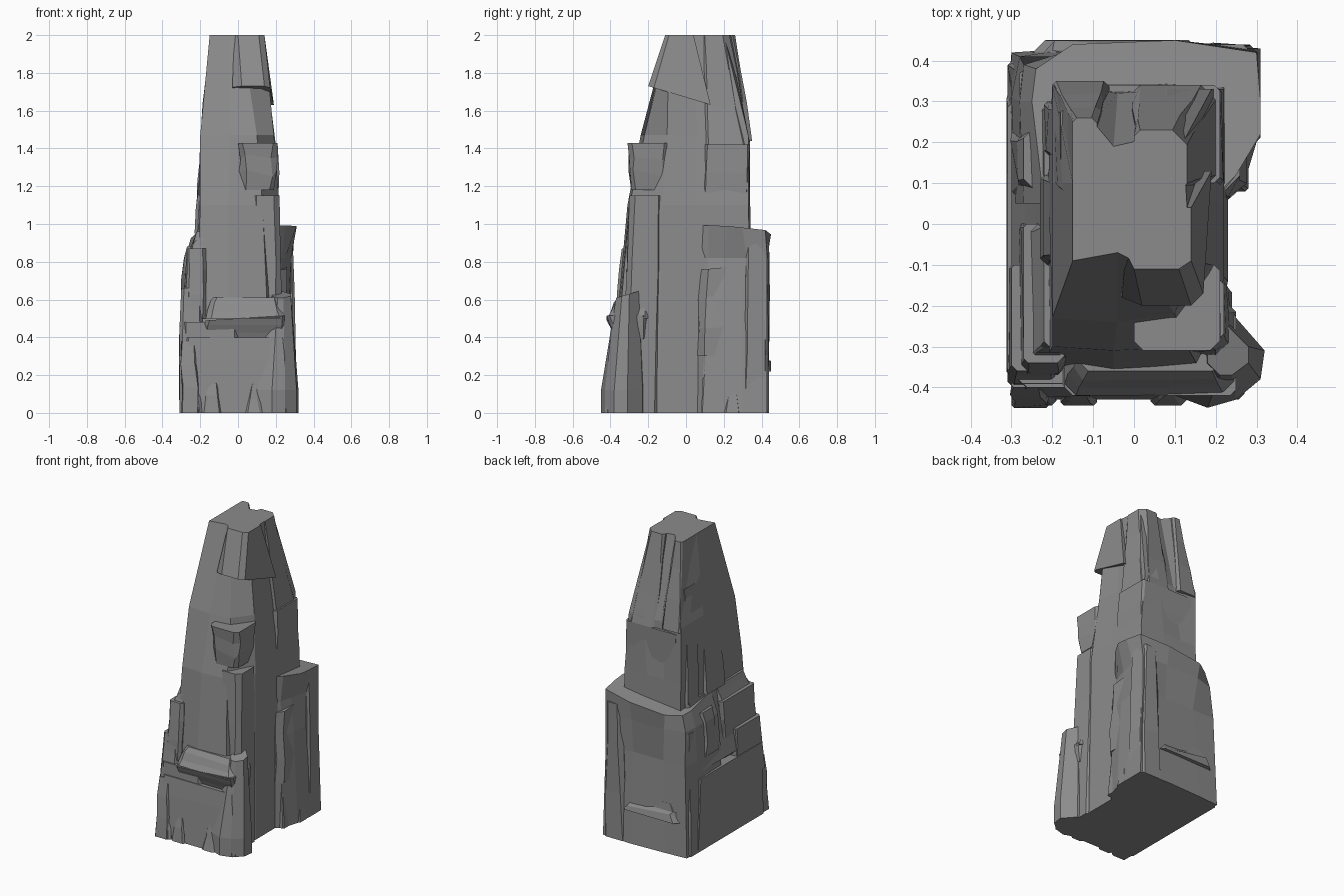
import bpy
import bmesh
import random
from mathutils import Vector

random.seed(4)

default_cube = bpy.data.objects.get("Cube")
if default_cube:
    bpy.data.objects.remove(default_cube, do_unlink=True)

stone = bpy.data.materials.new("grey stone")
stone.use_nodes = True
grey = (0.26, 0.26, 0.26, 1)
stone.diffuse_color = grey
stone.node_tree.nodes["Principled BSDF"].inputs["Base Color"].default_value = grey


def loft(name, rings):
    """Join equal rings of points from bottom to top and cap both ends."""
    bm = bmesh.new()
    loops = [[bm.verts.new(point) for point in ring] for ring in rings]
    count = len(loops[0])
    for lower, upper in zip(loops, loops[1:]):
        for i in range(count):
            j = (i + 1) % count
            bm.faces.new((lower[i], lower[j], upper[j], upper[i]))
    bm.faces.new(list(reversed(loops[0])))
    bm.faces.new(loops[-1])
    bmesh.ops.recalc_face_normals(bm, faces=bm.faces[:])
    mesh = bpy.data.meshes.new(name)
    bm.to_mesh(mesh)
    bm.free()
    mesh.materials.append(stone)
    rock = bpy.data.objects.new(name, mesh)
    bpy.context.collection.objects.link(rock)
    return rock


def outline(points, z, tilt=(0, 0)):
    return [Vector((x, y, z + x * tilt[0] + y * tilt[1])) for x, y in points]


def chipped(bounds, z, chips, tilt=(0, 0)):
    """Rectangle whose four corners are cut off by different amounts."""
    x0, x1, y0, y1 = bounds
    a, b, c, d = chips
    return outline([(x0 + a, y0), (x1 - b, y0), (x1, y0 + b), (x1, y1 - c),
                    (x1 - c, y1), (x0 + d, y1), (x0, y1 - d), (x0, y0 + a)], z, tilt)


def crag(name, low, high, bottom, top, bulge=0.01, tilt=(0, 0)):
    """Rough block between two rectangles, with an uneven waist and tilted top."""
    size = min(low[1] - low[0], low[3] - low[2])
    chips = [size * random.uniform(0.05, 0.18) for _ in range(4)]
    rings = [chipped(low, bottom, chips)]
    for share in (0.35, 0.7):
        middle = [p + (q - p) * share for p, q in zip(low, high)]
        ring = chipped(middle, bottom + (top - bottom) * share, chips)
        for point in ring:
            point.x += random.uniform(-bulge, bulge)
            point.y += random.uniform(-bulge, bulge)
            point.z += random.uniform(-bulge, bulge) * 2
        rings.append(ring)
    rings.append(chipped(high, top, chips, tilt))
    return loft(name, rings)


# Tall central spire with a notched flat summit
foot = [(-.24, -.38), (-.05, -.41), (.18, -.39), (.23, -.14), (.23, .05),
        (.23, .36), (.05, .36), (-.08, .36), (-.2, .36), (-.24, .1)]
waist = [(-.2, -.3), (-.05, -.31), (.13, -.3), (.22, -.13), (.22, .05),
         (.22, .33), (.05, .34), (-.08, .34), (-.2, .34), (-.21, .1)]
shoulder = [(-.2, -.23), (-.04, -.24), (.1, -.22), (.19, -.1), (.18, .06),
            (.19, .33), (.08, .33), (-.04, .32), (-.2, .34), (-.2, .1)]
summit = [(-.15, -.09), (-.04, -.07), (.02, -.1), (.14, -.09), (.13, .04),
          (.12, .2), (.08, .22), (-.05, .19), (-.1, .25), (-.15, .1)]
loft("central_spire", [outline(foot, 0), outline(waist, 1.1),
                       outline(shoulder, 1.47), outline(summit, 2)])

# Broken slabs around the upper spire
block_low = [(-.03, -.18), (.02, -.2), (.14, -.2), (.17, -.17), (.19, .13), (-.03, .13)]
block_high = [(-.02, -.07), (.0, -.11), (.11, -.11), (.14, -.09), (.14, .04), (-.02, .04)]
loft("summit_front_block", [outline(block_low, 1.67, (0, -.3)), outline(block_high, 2)])
crag("summit_back_slab", (-.2, -.06, .1, .35), (-.15, -.09, .05, .26), 1.44, 2, .006)
crag("summit_right_slab", (.0, .2, .1, .34), (.0, .13, .08, .23), 1.42, 2, .006)
crag("upper_back_block", (-.19, .22, .08, .32), (-.18, .21, .1, .34), .9, 1.42, .006)
crag("front_shelf_block", (.02, .19, -.29, -.1), (.0, .21, -.31, -.1), 1.18, 1.43)
crag("left_flake", (-.23, -.1, -.1, .12), (-.19, -.1, -.08, .1), .95, 1.38)
crag("left_rib", (-.22, -.1, .16, .3), (-.18, -.1, .14, .28), .95, 1.7)

# Rear mass with a broad sloping ledge
rear_foot = [(-.31, .05), (.22, .05), (.27, .1), (.3, .2), (.31, .3),
             (.31, .43), (.1, .44), (-.15, .43), (-.3, .42), (-.31, .3)]
rear_waist = [(-.29, .05), (.22, .06), (.25, .1), (.27, .2), (.28, .3),
              (.29, .43), (.1, .41), (-.12, .41), (-.28, .41), (-.3, .31)]
rear_brow = [(-.27, .05), (.21, .07), (.23, .12), (.25, .2), (.28, .32),
             (.29, .43), (.1, .43), (-.14, .43), (-.27, .39), (-.28, .3)]
rear_top = [(-.22, .05), (.2, .07), (.25, .12), (.31, .22), (.31, .3),
            (.3, .42), (.1, .45), (-.15, .44), (-.24, .38), (-.25, .3)]
loft("rear_mass", [outline(rear_foot, 0), outline(rear_waist, .6),
                   outline(rear_brow, .82), outline(rear_top, .98, (.1, -.1))])
crag("rear_foot_ledge", (-.26, .18, .2, .45), (-.22, .14, .2, .42), .22, .33)
crag("rear_left_rib", (-.31, -.16, .22, .41), (-.28, -.16, .2, .39), 0, .8)
crag("rear_right_rib", (.14, .305, .3, .44), (.18, .29, .32, .44), 0, .9, .008)

# Column and broken ledge on the right side
crag("right_front_column", (.05, .24, -.34, -.15), (.07, .22, -.3, -.13), 0, 1.15, .006)
crag("right_notch_ledge", (.0, .27, .06, .32), (.0, .26, .08, .32), .3, .75, .01,
     (0, .1))

# Left flank: plain base below a crack, with broken rocks above
crag("left_base", (-.31, .0, -.41, .36), (-.31, .0, -.39, .33), 0, .48, .004)
crag("left_upper_bulge", (-.3, .0, -.34, .3), (-.22, .0, -.24, .3), .52, .96, .012)
crag("left_front_rock", (-.31, -.19, -.4, -.1), (-.3, -.19, -.36, -.1), .3, .66, .006)
crag("left_shoulder_rock", (-.28, -.17, -.37, .0), (-.27, -.17, -.34, .0), .5, .87, .006)
crag("left_shoulder_tip", (-.26, -.17, -.33, .0), (-.22, -.17, -.3, .0), .84, .96, .006)
crag("left_back_rock", (-.3, -.1, .05, .25), (-.27, -.1, .08, .24), .6, .88, .015)

# Front base and the overhanging ledge above it
crag("front_base", (-.29, .27, -.43, -.25), (-.28, .25, -.4, -.25), 0, .4, .006)
crag("front_overhang_underside", (-.19, .24, -.37, -.2), (-.17, .25, -.42, -.2), .39, .5,
     .004, (.06, 0))
crag("front_overhang_top", (-.17, .25, -.42, -.2), (-.14, .22, -.36, -.2), .5, .61, .006)

# Angular buttress at the front right corner
buttress_foot = [(.1, -.42), (.18, -.45), (.25, -.43), (.31, -.38), (.32, -.31),
                 (.25, -.23), (.1, -.2)]
buttress_top = [(.18, -.34), (.21, -.37), (.24, -.37), (.28, -.34), (.28, -.3),
                (.23, -.25), (.18, -.24)]
loft("front_right_buttress", [outline(buttress_foot, 0), outline(buttress_foot, .12),
                              outline(buttress_top, .72, (0, .3))])
crag("front_left_buttress", (-.3, -.2, -.45, -.2), (-.3, -.22, -.4, -.2), 0, .38)

# Thin splinters leaning on the base
for index, x in enumerate((-.24, -.14, .08)):
    height = random.uniform(.2, .36)
    crag("front_splinter_" + str(index + 1), (x - .04, x + .05, -.445, -.3),
         (x, x + .02, -.41, -.3), 0, height, .005)
for index, (reach, y) in enumerate(((.28, .13), (.31, .25), (.31, .37))):
    height = random.uniform(.3, .68)
    crag("right_splinter_" + str(index + 1), (.1, reach, y - .05, y + .04),
         (.1, reach - .04, y - .01, y + .02), 0, height, .006)
